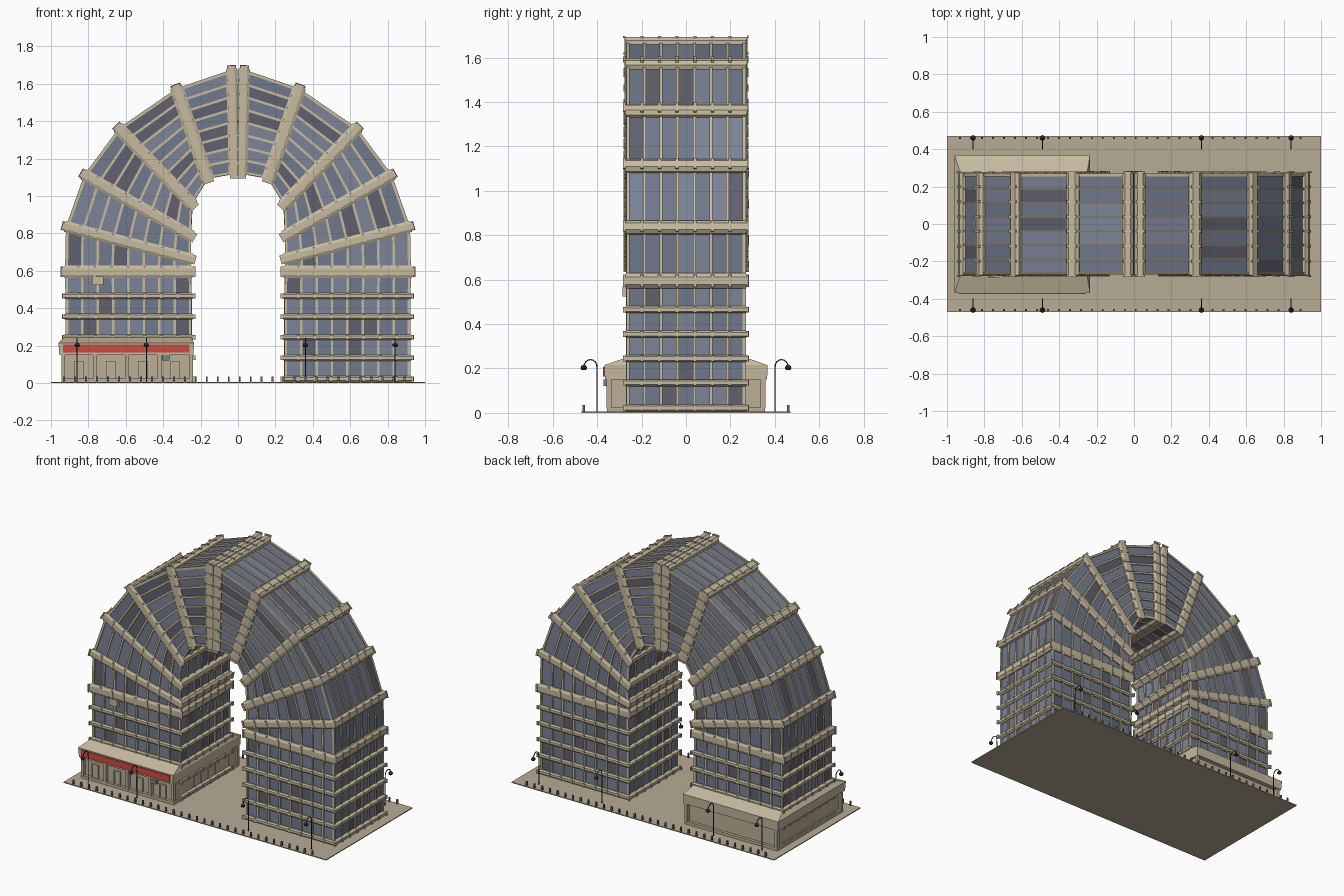
import bpy, bmesh, math, random
from mathutils import Vector as V

if "Cube" in bpy.data.objects:
    bpy.data.objects.remove(bpy.data.objects["Cube"])
random.seed(4)

def mat(name, c):
    m = bpy.data.materials.new(name)
    m.diffuse_color = (*c, 1)
    m.use_nodes = True
    m.node_tree.nodes["Principled BSDF"].inputs["Base Color"].default_value = m.diffuse_color
    return m

CREAM = mat("cream_stone", (0.57, 0.49, 0.35))
PAVE = mat("paving", (0.47, 0.41, 0.30))
WALL = mat("shop_wall", (0.50, 0.43, 0.31))
GLASS = [mat("glass_light", (0.20, 0.23, 0.31)), mat("glass_mid", (0.16, 0.19, 0.26)),
         mat("glass_dark", (0.12, 0.12, 0.16))]
RED = mat("red_sign", (0.62, 0.07, 0.05))
DARK = mat("dark_metal", (0.03, 0.03, 0.035))
GREY = mat("bollard_grey", (0.15, 0.15, 0.15))

def finish(bm, name, mats, fix=True):
    if fix:
        bmesh.ops.recalc_face_normals(bm, faces=bm.faces[:])
    me = bpy.data.meshes.new(name)
    bm.to_mesh(me)
    bm.free()
    for m in mats:
        me.materials.append(m)
    ob = bpy.data.objects.new(name, me)
    bpy.context.collection.objects.link(ob)
    return ob

def loft(bm, loops):
    rings = [[bm.verts.new(p) for p in l] for l in loops]
    for a, b in zip(rings, rings[1:]):
        for i in range(len(a)):
            j = (i + 1) % len(a)
            bm.faces.new((a[i], a[j], b[j], b[i]))
    bm.faces.new(rings[0][::-1])
    bm.faces.new(rings[-1])

def rect(x0, x1, y0, y1, z):
    return [V((x0, y0, z)), V((x1, y0, z)), V((x1, y1, z)), V((x0, y1, z))]

def box(bm, x0, x1, y0, y1, z0, z1):
    loft(bm, [rect(x0, x1, y0, y1, z0), rect(x0, x1, y0, y1, z1)])

def bar(bm, a, b, n, w, d):
    # rectangular bar from a to b, depth d along n
    s = (b - a).cross(n).normalized() * w / 2
    n = n.normalized() * d / 2
    loft(bm, [[p + s + n, p - s + n, p - s - n, p + s - n] for p in (a, b)])

# floor and rib stations: outer x,z, inner x,z, half thickness, overhang
S = [(.915, z, .255, z, .016, .02) for z in (.022, .135, .245, .355, .465)]
S += [(.917, .595, .258, .595, .034, .025), (.912, .835, .258, .665, .03, .025),
      (.815, 1.11, .258, .79, .032, .025), (.632, 1.357, .25, .96, .034, .025),
      (.325, 1.568, .165, 1.10, .036, .025), (.033, 1.668, .02, 1.125, .03, .025)]
HY, NX, NY = 0.262, 8, 7

def corners(s, sx):
    o, i = V((sx * s[0], 0, s[1])), V((sx * s[2], 0, s[3]))
    y = V((0, HY, 0))
    return [i - y, o - y, o + y, i + y]

def tower(sx, side):
    fr, rb, gl = bmesh.new(), bmesh.new(), bmesh.new()
    # glazed bays and mullions between stations
    for s, t in zip(S, S[1:]):
        A, B = corners(s, sx), corners(t, sx)
        mid = sum(A + B, V()) / 8
        for k in range(4):
            n = (NX, NY)[k % 2]
            a0, a1, b0, b1 = A[k], A[(k + 1) % 4], B[k], B[(k + 1) % 4]
            nor = (a1 - a0).cross((b0 + b1 - a0 - a1))
            if nor.dot(a0 + a1 + b0 + b1 - mid * 4) < 0:
                nor = -nor
            for c in range(n):
                p, q = a0.lerp(a1, c / n), a0.lerp(a1, (c + 1) / n)
                u, v = b0.lerp(b1, c / n), b0.lerp(b1, (c + 1) / n)
                f = gl.faces.new([gl.verts.new(x) for x in (p, q, v, u)])
                f.material_index = random.choice((0, 0, 1, 1, 2))
                f.normal_update()
                if f.normal.dot(nor) < 0:
                    f.normal_flip()
                bar(fr, p, u, nor, .013, .016)
    # chamfered collars with a bead on every mullion line
    for s in S:
        C = corners(s, sx)
        u = (C[1] - C[0]).normalized()
        n = V((-u.z, 0, u.x))
        t, e = s[4], s[5]
        def ring(off, e, ey):
            return [c + n * off + u * e * a + V((0, ey * b, 0))
                    for c, a, b in zip(C, (-1, 1, 1, -1), (-1, -1, 1, 1))]
        loft(rb, [ring(-t, e * .4, .008), ring(-t * .5, e, .016),
                  ring(t * .5, e, .016), ring(t, e * .4, .008)])
        R = ring(0, e, .016)
        for k in range(4):
            a, b = R[k], R[(k + 1) % 4]
            m = (NX, NY)[k % 2]
            out = (V((0, -1, 0)), u, V((0, 1, 0)), -u)[k]
            for c in range(m):
                p = a.lerp(b, c / m)
                bar(rb, p - n * t * .8, p + n * t * .8, out, .013, .008)
    finish(gl, side + "_tower_glass", GLASS, False)
    finish(fr, side + "_tower_mullions", [CREAM])
    finish(rb, side + "_tower_ribs", [CREAM])

tower(1, "right")
tower(-1, "left")

# paved plate
bm = bmesh.new()
box(bm, -1, 1, -.47, .47, 0, .006)
finish(bm, "paving_plate", [PAVE])

# shop podium around the left tower: walls, piers, plinth
bm = bmesh.new()
box(bm, -.93, -.25, -.335, .335, .006, .16)
box(bm, -.945, -.24, -.355, .355, .006, .025)
for y in (-.347, .347):
    for x in ((-.935, -.765, -.595, -.42, -.25) if y < 0 else (-.935, -.25)):
        box(bm, x - .01, x + .01, y - .012, y + .012, .02, .16)
finish(bm, "shop_walls", [WALL])

# fascia and sloped roof
bm = bmesh.new()
loft(bm, [rect(-.955, -.238, -.365, .365, .15), rect(-.96, -.235, -.368, .368, .215),
          rect(-.93, -.25, -.28, .28, .245)])
finish(bm, "shop_roof", [CREAM])

# red sign band
bm = bmesh.new()
box(bm, -.935, -.26, -.373, -.36, .163, .207)
finish(bm, "red_sign_band", [RED])

# shop doors with frames
fr, gl = bmesh.new(), bmesh.new()
for x in (-.85, -.68, -.51, -.335):
    box(gl, x - .02, x + .02, -.339, -.33, .025, .11)
    for d in (-.022, .022):
        box(fr, x + d - .003, x + d + .003, -.345, -.33, .025, .115)
    box(fr, x - .025, x + .025, -.345, -.33, .11, .117)
finish(gl, "shop_doors", [WALL])
finish(fr, "shop_door_frames", [CREAM])

# small wall panels and hanging sign
bm = bmesh.new()
box(bm, -.78, -.72, -.287, -.262, .525, .57)
finish(bm, "wall_unit", [CREAM])
bm = bmesh.new()
box(bm, -.405, -.365, -.372, -.35, .12, .15)
finish(bm, "hanging_sign", [GLASS[0]])

# bollards along both kerbs
bm = bmesh.new()
for i in range(32):
    x = -.93 + i * .0587
    for y in (-.46, .46):
        box(bm, x - .005, x + .005, y - .005, y + .005, .004, .036)
finish(bm, "bollards", [GREY])

# street lamps: bent pole with a domed head
cu = bpy.data.curves.new("lamp_poles", 'CURVE')
cu.dimensions = '3D'
cu.bevel_depth, cu.bevel_resolution = .003, 1
heads = bmesh.new()
for x in (-.86, -.49, .36, .84):
    for sy in (-1, 1):
        pts = [(x, sy * .40, .006), (x, sy * .40, .19)]
        for k in range(1, 9):
            a = math.pi * k / 8
            pts.append((x, sy * (.43 - .03 * math.cos(a)), .205 + .035 * math.sin(a)))
        sp = cu.splines.new('POLY')
        sp.points.add(len(pts) - 1)
        for p, c in zip(sp.points, pts):
            p.co = (*c, 1)
        cy = sy * .46
        loft(heads, [[V((x + r * math.cos(j * math.pi / 4), cy + r * math.sin(j * math.pi / 4), z))
                      for j in range(8)] for r, z in ((.008, .192), (.015, .2), (.012, .21), (.004, .217))])
ob = bpy.data.objects.new("lamp_poles", cu)
cu.materials.append(DARK)
bpy.context.collection.objects.link(ob)
finish(heads, "lamp_heads", [DARK])
